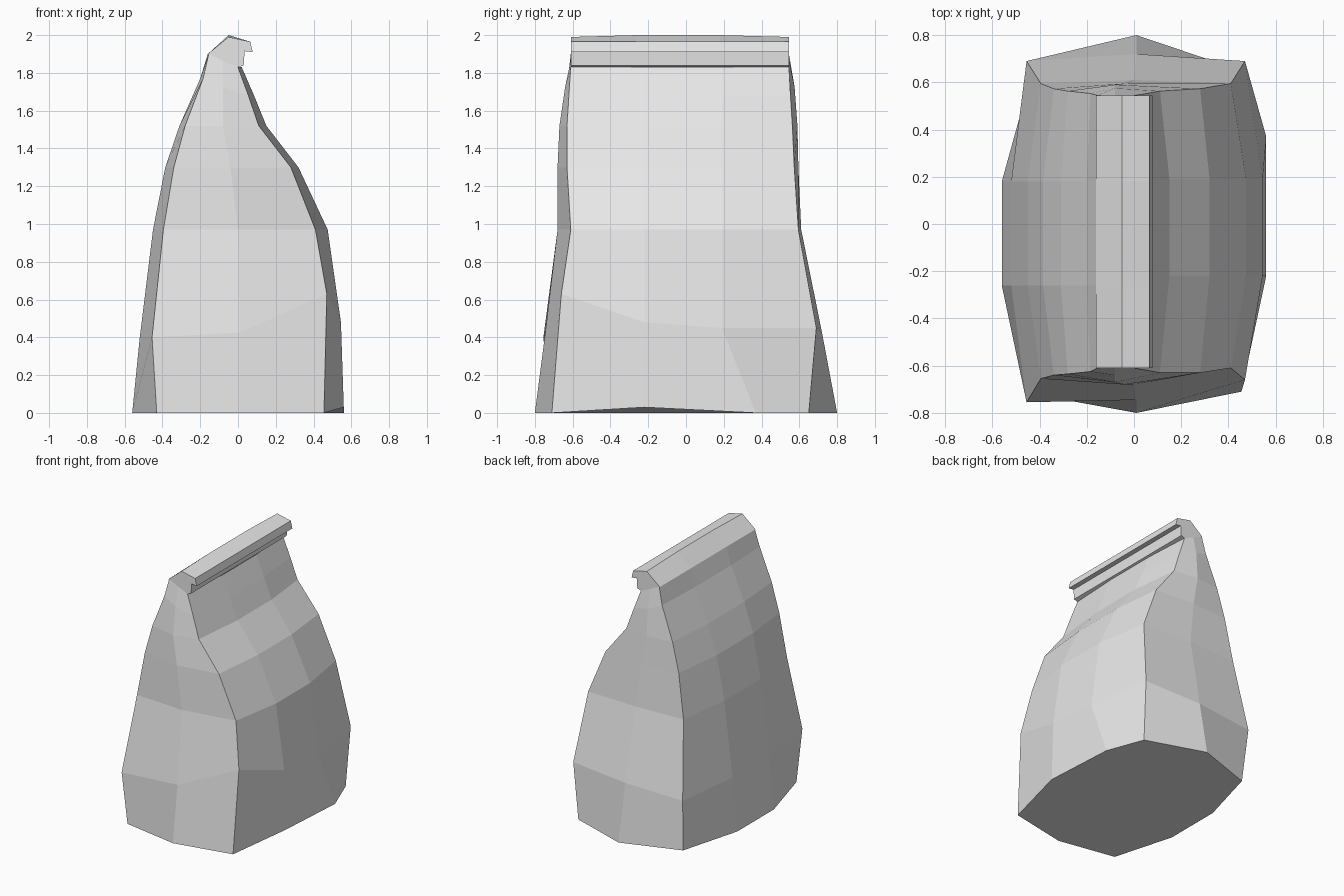
import bpy
import bmesh

default_cube = bpy.data.objects.get("Cube")
if default_cube:
    bpy.data.objects.remove(default_cube, do_unlink=True)

# Single plain paper colour
paper = bpy.data.materials.new("plain_paper")
paper.use_nodes = True
paper_colour = (0.8, 0.8, 0.8, 1.0)
paper.diffuse_color = paper_colour
paper.node_tree.nodes["Principled BSDF"].inputs["Base Color"].default_value = paper_colour


def finish(name, bm):
    """Turn a bmesh into a flat shaded paper object."""
    bmesh.ops.recalc_face_normals(bm, faces=bm.faces[:])
    mesh = bpy.data.meshes.new(name)
    bm.to_mesh(mesh)
    bm.free()
    mesh.materials.append(paper)
    part = bpy.data.objects.new(name, mesh)
    bpy.context.collection.objects.link(part)
    return part


def loft(bm, rings):
    """Bridge closed rings of equal length with quads."""
    loops = [[bm.verts.new(point) for point in ring] for ring in rings]
    for lower, upper in zip(loops, loops[1:]):
        for i in range(len(lower)):
            j = (i + 1) % len(lower)
            bm.faces.new((lower[i], lower[j], upper[j], upper[i]))
    return loops


# Vertical creases of the bag, listed from the base up to the fold
left_height = [0, 0.4, 0.97, 1.3, 1.52, 1.77, 1.9]
right_height = [0, 0.45, 0.97, 1.3, 1.52, 1.68, 1.83]
left_side = [-0.56, -0.52, -0.45, -0.385, -0.31, -0.2, -0.16]
left_corner = [-0.43, -0.455, -0.395, -0.34, -0.28, -0.185, -0.155]
right_side = [0.56, 0.545, 0.475, 0.32, 0.15, 0.085, 0.02]
right_corner = [0.455, 0.47, 0.41, 0.28, 0.11, 0.055, 0.0]
ridge = [0.01, 0.01, 0.0, -0.04, -0.08, -0.08, -0.08]
front_left = [-0.72, -0.755, -0.655, -0.64, -0.635, -0.625, -0.61]
front_ridge = [-0.8, -0.745, -0.68, -0.68, -0.67, -0.64, -0.61]
front_right = [-0.71, -0.66, -0.61, -0.63, -0.63, -0.62, -0.61]
back_corner = [0.65, 0.69, 0.595, 0.573, 0.563, 0.553, 0.545]
back_ridge = [0.8, 0.72, 0.61, 0.595, 0.59, 0.575, 0.545]

rings = []
for level, low in enumerate(left_height):
    high = right_height[level]
    middle = (low + high) / 2
    # The lowest side crease slopes up towards the front
    front_lift = 0.18 if level == 1 else 0
    side_lift = 0.03 if level < 2 else 0
    rear_side = 0.37 if level == 0 else 0.19
    rings.append([
        (left_corner[level], front_left[level], low),
        (ridge[level], front_ridge[level], middle),
        (right_corner[level], front_right[level], high + front_lift),
        (right_side[level], -0.22, high + side_lift),
        (right_side[level], rear_side, high),
        (right_corner[level], back_corner[level], high),
        (ridge[level], back_ridge[level], middle),
        (left_corner[level], back_corner[level], low),
        (left_side[level], 0.18, low),
        (left_side[level], -0.26, low),
    ])

# Bag body with a closed base
body = bmesh.new()
body_loops = loft(body, rings)
body.faces.new(body_loops[0])
finish("bag_body", body)

# Rolled fold along the top, slightly higher in the middle
fold_profile = [(-0.16, 1.9), (-0.05, 1.99), (0.065, 1.965), (0.078, 1.91),
                (0.035, 1.915), (0.03, 1.84), (0.0, 1.83)]
fold_rings = []
for station, rise in ((-0.61, 0), (-0.26, 0.01), (0.18, 0.01), (0.545, 0)):
    fold_rings.append([(x, station, z + (rise if z > 1.98 else 0))
                       for x, z in fold_profile])
fold = bmesh.new()
fold_loops = loft(fold, fold_rings)
fold.faces.new(fold_loops[0])
fold.faces.new(fold_loops[-1])
finish("rolled_top", fold)
